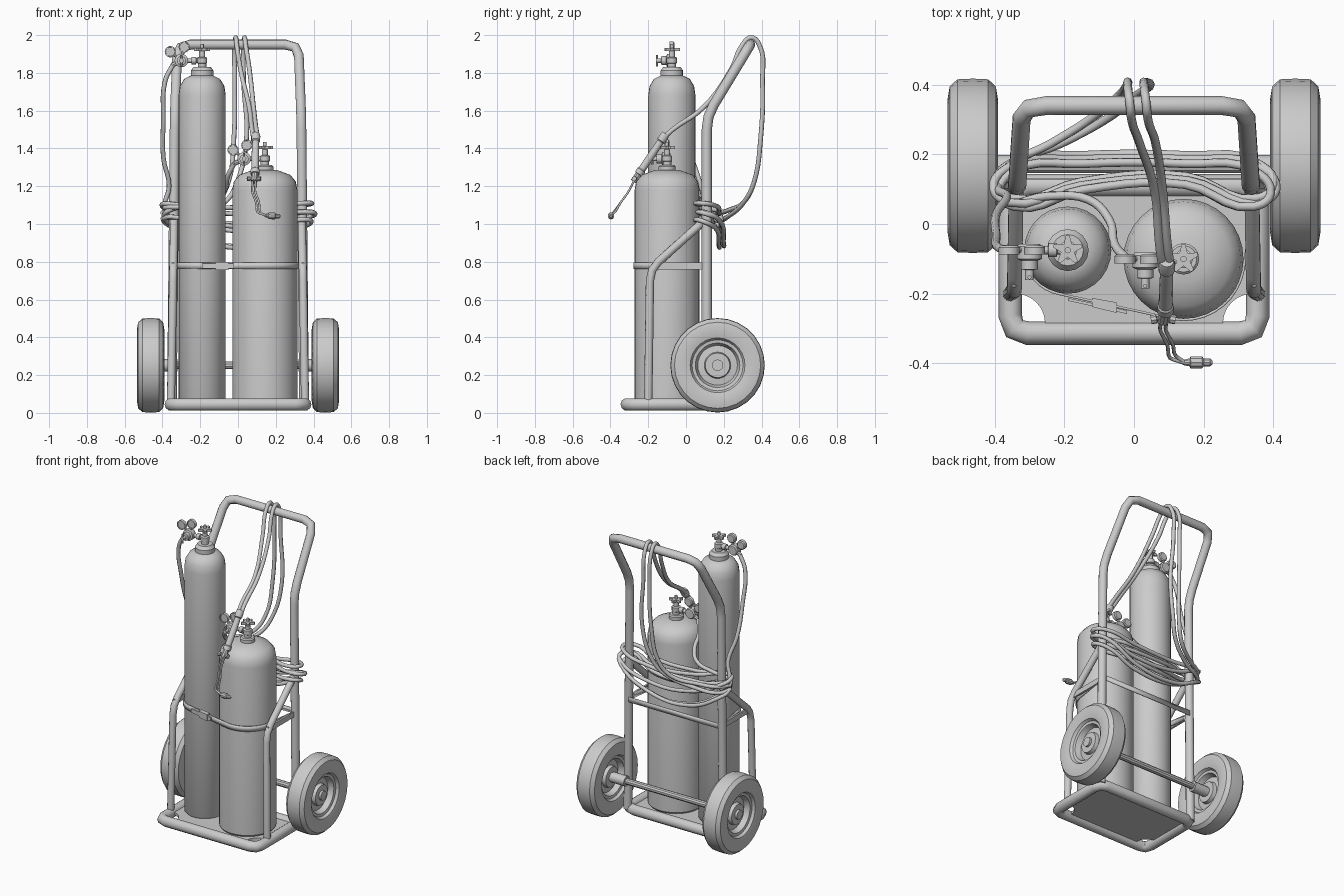
import bpy, bmesh, math
from mathutils import Vector, geometry

if "Cube" in bpy.data.objects:
    bpy.data.objects.remove(bpy.data.objects["Cube"])

def finish(name, bm, angle=35):
    bmesh.ops.recalc_face_normals(bm, faces=bm.faces)
    me = bpy.data.meshes.new(name)
    bm.to_mesh(me)
    bm.free()
    ob = bpy.data.objects.new(name, me)
    bpy.context.collection.objects.link(ob)
    shade(ob, angle)
    return ob

def shade(ob, angle):
    bpy.ops.object.select_all(action='DESELECT')
    ob.select_set(True)
    bpy.context.view_layer.objects.active = ob
    if ob.type == 'CURVE':
        bpy.ops.object.convert(target='MESH')
    bpy.ops.object.shade_smooth_by_angle(angle=math.radians(angle))

def lathe(name, prof, loc, axis=(0, 0, 1), n=12):
    """Spin (radius, height) points around an axis; open ends get capped."""
    bm = bmesh.new()
    q = Vector((0, 0, 1)).rotation_difference(Vector(axis))
    rings = [[bm.verts.new(Vector(loc) + q @ Vector((r * math.cos(i * math.tau / n), r * math.sin(i * math.tau / n), h)))
              for i in range(n)] for r, h in prof]
    for a, b in zip(rings, rings[1:]):
        for i in range(n):
            bm.faces.new((a[i], a[(i + 1) % n], b[(i + 1) % n], b[i]))
    bm.faces.new(rings[0])
    bm.faces.new(rings[-1])
    return finish(name, bm)

def rod(name, a, b, r, n=10):
    d = Vector(b) - Vector(a)
    return lathe(name, [(r, 0), (r, d.length)], a, d, n)

def prism(name, pts, z0, z1):
    bm = bmesh.new()
    f = bm.faces.new([bm.verts.new((x, y, z0)) for x, y in pts])
    g = bmesh.ops.extrude_face_region(bm, geom=[f])['geom']
    bmesh.ops.translate(bm, vec=(0, 0, z1 - z0), verts=[v for v in g if isinstance(v, bmesh.types.BMVert)])
    return finish(name, bm)

def tube(name, pts, r, fillet=0, closed=False, smooth=False, sides=2):
    """Pipe along points: filleted corners, or a smooth hose curve."""
    P = [Vector(p) for p in pts]
    if fillet:
        out = []
        for i, p in enumerate(P):
            if not closed and i in (0, len(P) - 1):
                out.append(p)
                continue
            a, b = P[i - 1], P[(i + 1) % len(P)]
            a, b = p + (a - p).normalized() * fillet, p + (b - p).normalized() * fillet
            out += [a, (a + b + 2 * p) / 4, b]
        P = out
    cu = bpy.data.curves.new(name, 'CURVE')
    cu.dimensions = '3D'
    cu.bevel_depth = r
    cu.bevel_resolution = sides
    cu.use_fill_caps = True
    cu.resolution_u = 5
    sp = cu.splines.new('BEZIER' if smooth else 'POLY')
    if smooth:
        sp.bezier_points.add(len(P) - 1)
        for bp, p in zip(sp.bezier_points, P):
            bp.co = p
            bp.handle_left_type = bp.handle_right_type = 'AUTO'
    else:
        sp.points.add(len(P) - 1)
        for q, p in zip(sp.points, P):
            q.co = (*p, 1)
    sp.use_cyclic_u = closed
    ob = bpy.data.objects.new(name, cu)
    bpy.context.collection.objects.link(ob)
    shade(ob, 50)

# Cart frame: base loop, handle with uprights, front arms
tube('base_frame', [(-.355, -.313, .045), (.355, -.313, .045), (.355, .11, .045), (-.355, .11, .045)],
     .034, .05, closed=True, sides=3)
half = [(.35, .11, .045), (.335, .11, 1.57), (.32, .34, 1.95)]
tube('handle_frame', half + [(-x, y, z) for x, y, z in reversed(half)], .027, .07, sides=3)
for s, side in ((1, 'right'), (-1, 'left')):
    tube('front_arm_' + side, [(s * .355, -.2, .06), (s * .343, -.19, .76), (s * .338, .1, 1.02)], .022, .06, sides=3)
    prism('side_bar_' + side, [(s * .338, -.18), (s * .35, -.18), (s * .35, .11), (s * .338, .11)], .76, .795)

# Base plate with round notches at the front corners
notch = [(-.34 + .085 * math.cos(a), -.285 + .085 * math.sin(a))
         for a in [math.pi / 2 * (1 - i / 6) for i in range(7)]]
prism('base_plate', [(-.34, .11)] + notch + [(-x, y) for x, y in reversed(notch)] + [(.34, .11)], .04, .058)

# Wheels and axle
side = [(.03, .05), (.03, .035), (.065, .035), (.07, .012), (.105, .008), (.118, .042), (.135, .045),
        (.145, .062), (.19, .0725), (.228, .066), (.248, .044)]
wheel = side + [(.25, 0)] + [(r, -h) for r, h in reversed(side)]
rod('axle', (-.42, .165, .252), (.42, .165, .252), .02)
for s, nm in ((1, 'right'), (-1, 'left')):
    lathe('wheel_' + nm, wheel, (s * .4625, .167, .252), (s, 0, 0), 28)
    rod('axle_collar_' + nm, (s * .32, .165, .252), (s * .42, .165, .252), .033, 12)

# Gas cylinders
lathe('tall_cylinder', [(.115, .055), (.125, .07), (.125, 1.68), (.118, 1.73), (.095, 1.768), (.06, 1.785)],
      (-.19, -.075, 0), n=28)
lathe('tall_neck', [(.06, 1.77), (.06, 1.812), (.045, 1.832)], (-.19, -.075, 0), n=16)
lathe('wide_cylinder', [(.16, .055), (.172, .07), (.172, 1.18), (.164, 1.225), (.135, 1.26), (.067, 1.285)],
      (.142, -.1, 0), n=32)
lathe('wide_neck', [(.045, 1.27), (.045, 1.305), (.038, 1.312)], (.142, -.1, 0), n=16)

# Valve, star handle and regulator with two gauges on each cylinder
for nm, x, y, z in (('tall', -.19, -.075, 1.865), ('wide', .142, -.1, 1.345)):
    lathe(nm + '_valve', [(.022, -.04), (.022, -.015), (.027, -.012), (.027, .015), (.016, .02), (.016, .05),
                          (.009, .052), (.009, .088)], (x, y, z))
    star = []
    for i in range(10):
        a, r = i * math.pi / 5 + math.pi / 2, (.02, .043)[i % 2 == 0]
        star += [(x + r * math.cos(a + d), y + r * math.sin(a + d)) for d in ((-.12, .12) if i % 2 == 0 else (0,))]
    prism(nm + '_valve_handle', star, z + .052, z + .068)
    lathe(nm + '_connector', [(.013, 0), (.013, .03), (.02, .032), (.02, .055), (.012, .057), (.012, .11)],
          (x, y, z), (-1, 0, 0))
    rx = x - .11
    lathe(nm + '_regulator', [(.03, -.018), (.036, -.01), (.036, .025), (.024, .03), (.024, .055),
                              (.012, .057), (.012, .085)], (rx, y, z), (0, -1, 0), 14)
    rod(nm + '_adjust_bar', (rx, y - .078, z - .03), (rx, y - .078, z + .03), .006, 8)
    for k, dx, dz in (('a', -.058, .047), ('b', .015, .072)):
        rod(f'{nm}_gauge_stem_{k}', (rx, y, z), (rx + dx, y, z + dz), .008, 8)
        lathe(f'{nm}_gauge_{k}', [(.024, -.013), (.03, -.008), (.03, .013), (.025, .013), (.024, .009)],
              (rx + dx, y, z + dz), (0, -1, 0), 14)
    rod(nm + '_hose_outlet', (rx, y, z), (rx - .05, y, z - .025), .013, 8)

# Securing strap around both cylinders, with buckle and loose tail
pts = [Vector((s * .35, .13)) for s in (1, -1)]
for cx, cy, r in ((-.19, -.075, .128), (.142, -.1, .175)):
    pts += [Vector((cx + r * math.cos(i * math.tau / 36), cy + r * math.sin(i * math.tau / 36))) for i in range(36)]
hull = [pts[i] for i in geometry.convex_hull_2d(pts)]
bm = bmesh.new()
lo, hi = [[bm.verts.new((p.x, p.y, z)) for p in hull] for z in (.762, .796)]
for i in range(len(hull)):
    j = (i + 1) % len(hull)
    bm.faces.new((lo[i], lo[j], hi[j], hi[i]))
strap = finish('strap', bm)
mod = strap.modifiers.new('thickness', 'SOLIDIFY')
mod.thickness = .007
mod.offset = 0
prism('strap_tail', [(-.19, -.212), (-.19, -.22), (-.02, -.258), (-.02, -.248)], .765, .79)
prism('strap_buckle', [(-.12, -.212), (-.12, -.238), (-.05, -.255), (-.05, -.225)], .757, .80)

# Coiled hose hanging on the uprights
ring = [(-.35, .062), (-.15, .11), (.15, .125), (.35, .062), (.4, .1), (.35, .165),
        (.15, .185), (-.15, .185), (-.35, .165), (-.395, .1)]
drop = [0, .25, .25, 0, .05, .3, .95, 1, .35, .05]
H = .0125
for k, (z, d, tilt, sc) in enumerate(((1.1, .04, .03, .98), (1.085, .11, -.06, 1.02), (1.05, .15, .04, 1.0), (1.03, .14, -.02, .97))):
    tube(f'coiled_hose_{k + 1}', [(x * sc, y + .012 * (k % 3 - 1), z - d * q + tilt * x) for (x, y), q in zip(ring, drop)],
         H, closed=True, smooth=True)

# Feed hoses from the regulators to the coil
tube('tall_feed_hose', [(-.345, -.075, 1.842), (-.385, -.07, 1.76), (-.395, -.03, 1.55), (-.395, .03, 1.35),
                        (-.365, .08, 1.2), (-.39, .11, 1.08), (-.36, .16, 1.04)], H, smooth=True)
tube('wide_feed_hose', [(-.02, -.1, 1.32), (-.055, -.06, 1.25), (-.07, .01, 1.18), (-.13, .07, 1.13),
                        (-.25, .08, 1.1), (-.37, .065, 1.07), (-.395, .11, 1.04)], H, smooth=True)

# Torch hoses draped over the handle
for k, (x, e) in enumerate(((-.012, .082), (.035, .105))):
    tube(f'torch_hose_{k + 1}', [
        (e, -.12, 1.455), (e - .008, -.07, 1.5), (e - .022, .09, 1.615), (x + .025, .24, 1.82), (x + .005, .3, 1.95),
        (x, .345, 1.987), (x - .005, .385, 1.955), (x - .005, .405, 1.75), (x - .01 + k * .02, .395, 1.45),
        (x - .04, .36, 1.22), (x - .1, .31, 1.12), (-.24 + k * .03, .23, 1.075 - k * .03),
        (-.36, .165, 1.06 - k * .04), (-.4, .1, 1.06 - k * .03)], H, smooth=True)

# Cutting torch: grip, valve block, twin tubes and nozzle
a, b = Vector((.094, -.115, 1.465)), Vector((.09, -.25, 1.265))
L = (b - a).length
lathe('torch_grip', [(.02, -.015), (.024, 0), (.024, .03), (.018, .035), (.02, L * .45), (.02, L - .03),
                     (.024, L - .025), (.024, L)], a, b - a)
rod('torch_block', b, (.084, -.278, 1.225), .017)
for s in (-1, 1):
    c = Vector((.084, -.268, 1.24))
    lathe(f'torch_knob_{"left" if s < 0 else "right"}', [(.006, 0), (.006, .018), (.013, .02), (.013, .036)], c, (s, -.2, 0), 8)
for k in (0, 1):
    o = k * .016
    tube(f'torch_tube_{k + 1}', [(.077 + o, -.275, 1.23), (.074 + o, -.305, 1.17), (.096 + o, -.345, 1.115),
                                 (.1 + o, -.385 + o / 2, 1.06), (.15, -.4, 1.045)], .0055, .015)
lathe('torch_nozzle', [(.008, 0), (.012, .02), (.018, .022), (.018, .055), (.012, .06), (.012, .078), (.006, .085)],
      (.14, -.397, 1.045), (1, 0, -.05), 10)
